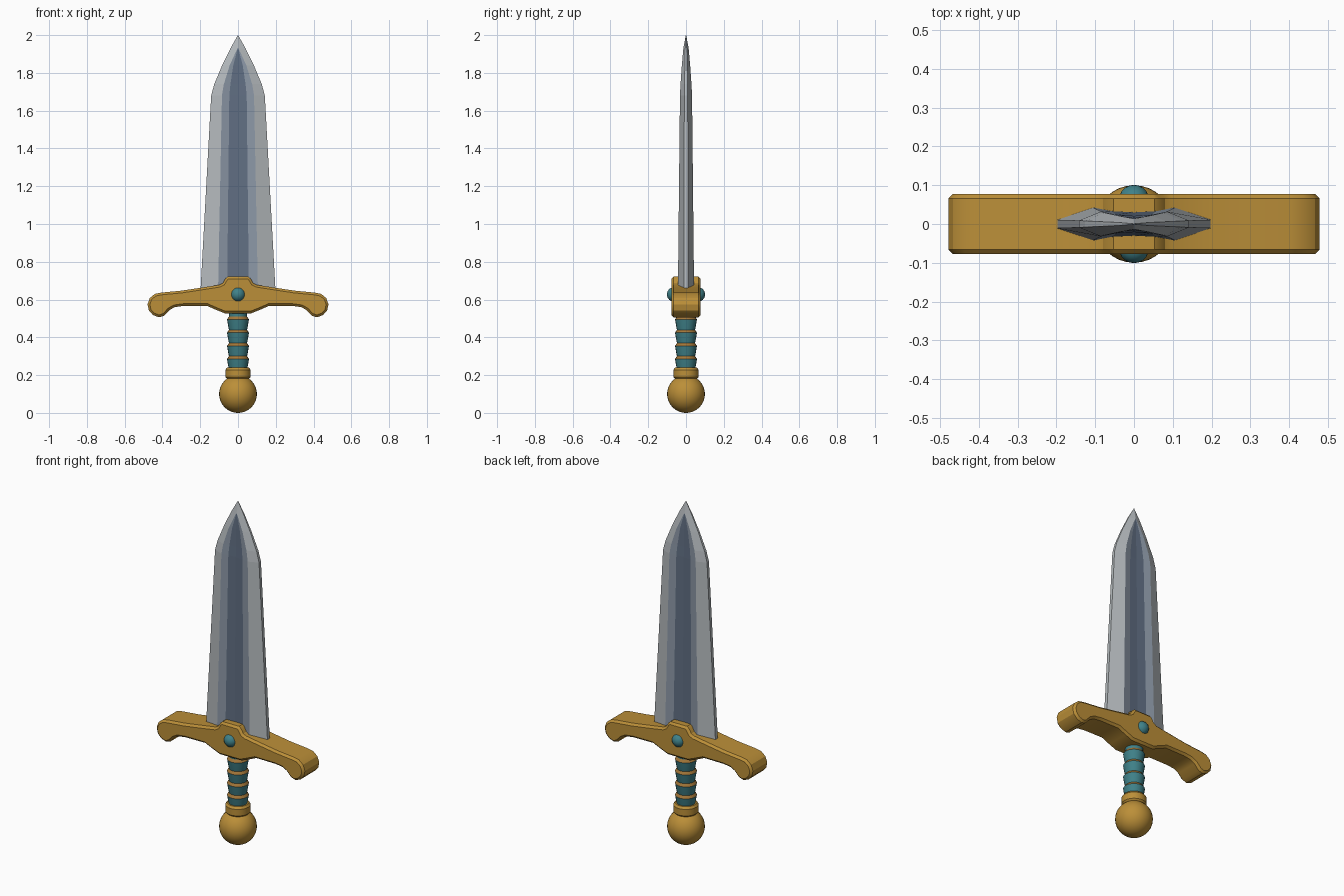
import bpy, bmesh, math
from mathutils import Matrix

if "Cube" in bpy.data.objects:
    bpy.data.objects.remove(bpy.data.objects["Cube"])


def material(name, rgb):
    m = bpy.data.materials.new(name)
    m.diffuse_color = (*rgb, 1)
    m.use_nodes = True
    m.node_tree.nodes["Principled BSDF"].inputs["Base Color"].default_value = m.diffuse_color
    return m


GOLD = material("gold", (0.50, 0.275, 0.04))
BRONZE = material("bronze", (0.36, 0.18, 0.04))
TEAL = material("teal", (0.05, 0.22, 0.25))
SILVER = material("silver", (0.46, 0.49, 0.51))
STEEL = material("light_steel", (0.26, 0.31, 0.38))
DARK = material("dark_steel", (0.12, 0.16, 0.23))


def finish(name, bm, mats, smooth=None):
    bmesh.ops.recalc_face_normals(bm, faces=bm.faces)
    me = bpy.data.meshes.new(name)
    bm.to_mesh(me)
    bm.free()
    ob = bpy.data.objects.new(name, me)
    bpy.context.collection.objects.link(ob)
    for m in mats:
        me.materials.append(m)
    if smooth:
        bpy.ops.object.select_all(action='DESELECT')
        ob.select_set(True)
        bpy.context.view_layer.objects.active = ob
        bpy.ops.object.shade_smooth_by_angle(angle=math.radians(smooth))
    return ob


def lathe(name, profile, mats, rule=None, segments=24, smooth=25):
    """Revolve (radius, z) points, capped; rule gives a material per band."""
    bm = bmesh.new()
    rings = []
    for r, z in profile:
        rings.append([bm.verts.new((r * math.cos(a), r * math.sin(a), z))
                      for a in (2 * math.pi * i / segments for i in range(segments))])
    for k in range(len(rings) - 1):
        for i in range(segments):
            j = (i + 1) % segments
            f = bm.faces.new((rings[k][i], rings[k][j], rings[k + 1][j], rings[k + 1][i]))
            f.material_index = rule(k) if rule else 0
    bm.faces.new(rings[0][::-1])
    bm.faces.new(rings[-1])
    return finish(name, bm, mats, smooth)


def ball(name, centre, radius, mat, segments=32, rings=20):
    bm = bmesh.new()
    bmesh.ops.create_uvsphere(bm, u_segments=segments, v_segments=rings, radius=radius,
                              matrix=Matrix.Translation(centre))
    return finish(name, bm, [mat], 60)


# Blade: z, edge x, edge y, ridge x, ridge y, groove x, groove y, centre y
sections = [
    (0.62, 0.200, 0.011, 0.106, 0.043, 0.058, 0.034, 0.031),
    (1.68, 0.142, 0.009, 0.085, 0.032, 0.046, 0.024, 0.021),
    (1.74, 0.126, 0.008, 0.075, 0.029, 0.040, 0.022, 0.019),
    (1.84, 0.084, 0.006, 0.044, 0.022, 0.025, 0.019, 0.017),
    (1.93, 0.040, 0.004, 0.003, 0.014, 0.0015, 0.014, 0.014),
    (2.00, 0.0006, 0.0005, 0.0004, 0.0008, 0.0002, 0.0009, 0.001),
]
bm = bmesh.new()
rings = []
for z, ex, ey, rx, ry, gx, gy, cy in sections:
    half = [(ex, ey), (rx, ry), (gx, gy), (0, cy), (-gx, gy), (-rx, ry), (-ex, ey)]
    loop = half + [(-x, -y) for x, y in half]
    rings.append([bm.verts.new((x, y, z)) for x, y in loop])
strip = [0, 1, 2, 2, 1, 0, 0]
for k in range(len(rings) - 1):
    for i in range(14):
        j = (i + 1) % 14
        f = bm.faces.new((rings[k][i], rings[k][j], rings[k + 1][j], rings[k + 1][i]))
        f.material_index = strip[i % 7] if k < 4 else 0
bm.faces.new(rings[0][::-1])
bm.faces.new(rings[-1])
finish("blade", bm, [SILVER, STEEL, DARK])

# Crossguard: right half outline, mirrored and extruded
right = [(0.053, 0.722), (0.066, 0.712), (0.08, 0.688), (0.098, 0.678), (0.20, 0.662),
         (0.30, 0.647), (0.405, 0.637), (0.44, 0.630), (0.467, 0.608), (0.479, 0.575),
         (0.472, 0.542), (0.45, 0.518), (0.418, 0.506), (0.39, 0.515), (0.362, 0.545),
         (0.335, 0.560), (0.29, 0.566), (0.165, 0.567), (0.115, 0.545), (0.07, 0.527)]
outline = right + [(-x, z) for x, z in reversed(right)]
bm = bmesh.new()
front = bm.faces.new([bm.verts.new((x, -0.078, z)) for x, z in outline])
ext = bmesh.ops.extrude_face_region(bm, geom=[front])
bmesh.ops.translate(bm, vec=(0, 0.156, 0),
                    verts=[v for v in ext["geom"] if isinstance(v, bmesh.types.BMVert)])
rim = [e for e in bm.edges if abs(e.verts[0].co.y - e.verts[1].co.y) < 0.001]
bmesh.ops.bevel(bm, geom=rim, offset=0.012, segments=1, affect='EDGES')
finish("crossguard", bm, [GOLD], 30)

# Round gems on both faces of the guard
for side, label in ((-1, "front_gem"), (1, "back_gem")):
    ball(label, (0, side * 0.062, 0.627), 0.039, TEAL, 20, 12)

# Grip: flared wraps, each topped by an inward sloping band
profile = []
for n in range(4):
    z = 0.23 + 0.07 * n
    profile += [(0.048, z), (0.053, z + 0.025), (0.058, z + 0.055)]
profile += [(0.048, 0.51), (0.048, 0.56)]
lathe("grip", profile, [TEAL, BRONZE], lambda k: 1 if k % 3 == 2 else 0, 20)

# Collar and pommel
lathe("collar", [(0.058, 0.18), (0.067, 0.19), (0.067, 0.228), (0.058, 0.240)], [GOLD])
ball("pommel", (0, 0, 0.1), 0.1, GOLD)
